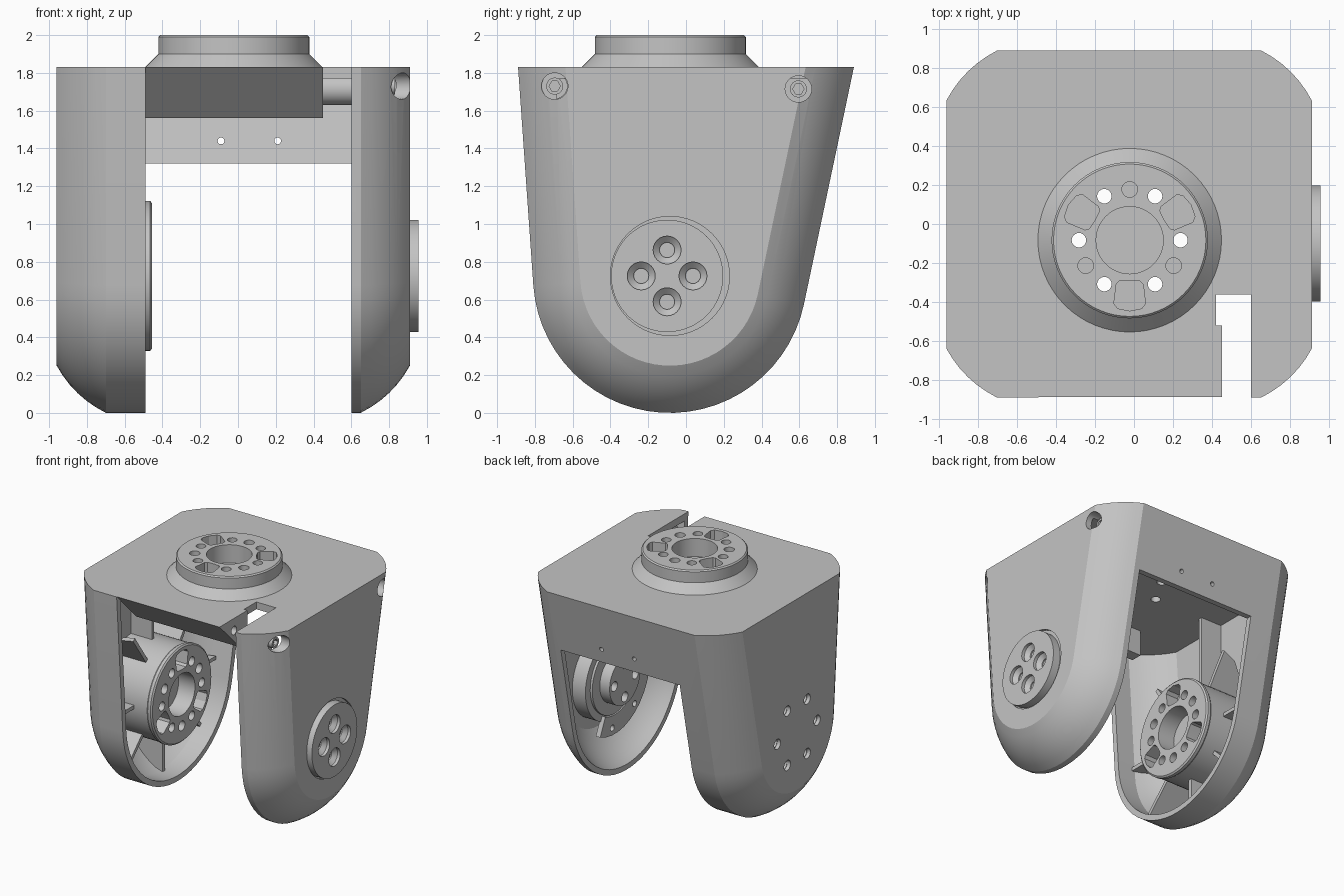
import bpy, bmesh
from math import sin, cos, pi, radians
from mathutils import Matrix

if "Cube" in bpy.data.objects:
    bpy.data.objects.remove(bpy.data.objects["Cube"])

grey = bpy.data.materials.new("plain_grey")
grey.use_nodes = True
grey.diffuse_color = (0.55, 0.55, 0.55, 1)
grey.node_tree.nodes["Principled BSDF"].inputs["Base Color"].default_value = (0.55, 0.55, 0.55, 1)

PIVOT = (-0.085, 0.725)      # arm pivot in y, z
HORN = (-0.022, -0.083)      # top horn centre in x, y
R, TOP = 0.725, 1.83
parts = []


def place(axis, u, v, w):
    return {"x": (w, u, v), "y": (u, w, v), "z": (u, v, w)}[axis]


def loft(bm, axis, sections):
    """Skin a list of (outline, position) sections and cap both ends."""
    rings = [[bm.verts.new(place(axis, u, v, w)) for u, v in pts] for pts, w in sections]
    n = len(rings[0])
    for a, b in zip(rings, rings[1:]):
        for i in range(n):
            bm.faces.new((a[i], a[(i + 1) % n], b[(i + 1) % n], b[i]))
    bm.faces.new(rings[0])
    bm.faces.new(rings[-1])
    return [v for ring in rings for v in ring]


def prism(bm, axis, pts, a, b):
    return loft(bm, axis, [(pts, a), (pts, b)])


def circle(c, r, n=48):
    return [(c[0] + r * cos(2 * pi * i / n), c[1] + r * sin(2 * pi * i / n)) for i in range(n)]


def turned(bm, axis, c, steps, n=64):
    """Round solid from (radius, position) steps."""
    loft(bm, axis, [(circle(c, r, n), w) for r, w in steps])


def polar(c, r, deg):
    return (c[0] + r * cos(radians(deg)), c[1] + r * sin(radians(deg)))


def make(name, bm, cutters=()):
    """Turn a bmesh into an object and carve it with cutter bmeshes."""
    def to_object(nm, m):
        bmesh.ops.recalc_face_normals(m, faces=m.faces)
        me = bpy.data.meshes.new(nm)
        m.to_mesh(me)
        ob = bpy.data.objects.new(nm, me)
        bpy.context.scene.collection.objects.link(ob)
        return ob
    ob = to_object(name, bm)
    helpers = []
    for c in cutters:
        h = to_object(name + "_cutter", c)
        h.hide_render = True
        helpers.append(h)
        mod = ob.modifiers.new("cut", "BOOLEAN")
        mod.operation, mod.solver, mod.object = "DIFFERENCE", "EXACT", h
    if helpers:
        dg = bpy.context.evaluated_depsgraph_get()
        mesh = bpy.data.meshes.new_from_object(ob.evaluated_get(dg))
        ob.modifiers.clear()
        ob.data = mesh
        for h in helpers:
            bpy.data.objects.remove(h)
    ob.data.materials.clear()
    ob.data.materials.append(grey)
    parts.append(ob)
    return ob


# Body outline in y, z: round bottom with two leaning straight sides
def outline(inset, top):
    r, a, b = R - inset, radians(4), radians(11.9)
    h = top - PIVOT[1]
    pts = [(PIVOT[0] + (r + h * sin(b)) / cos(b), top),
           (PIVOT[0] - (r + h * sin(a)) / cos(a), top)]
    start, end, n = pi + a, 2 * pi - b, 28
    for i in range(n + 1):
        t = start + (end - start) * i / n
        pts.append((PIVOT[0] + r * cos(t), PIVOT[1] + r * sin(t)))
    return pts


def body(x0, x1, wall, top):
    """Body solid with softly bulging bevels at both outer sides."""
    n, sec = 6, []
    for i in range(n + 1):
        t = i / n
        bulge = 0.08 * t * (1 - t)
        sec.append((0.25 * t - bulge + wall, 0.26 * (1 - t) - bulge))
    sections = [(outline(o, top), x0 + d) for o, d in reversed(sec)]
    sections += [(outline(o, top), x1 - d) for o, d in sec]
    bm = bmesh.new()
    loft(bm, "x", sections)
    return bm


# Cutters for the hollow body
cavity = body(-0.91, 0.86, 0.045, 1.77)
gap = bmesh.new()
prism(gap, "x", [(-1.1, -0.1), (1.1, -0.1), (1.1, 1.32), (-0.3, 1.32), (-0.3, 1.77),
                 (-0.825, 1.77), (-0.89, 1.835), (-1.1, 1.835)], -0.49, 0.6)
slot = bmesh.new()
prism(slot, "z", [(0.45, -1), (0.6, -1), (0.6, -0.36), (0.42, -0.36),
                  (0.42, -0.52), (0.45, -0.52)], 1.5, 1.9)
SCREWS = [(-0.695, 1.73), (0.595, 1.715)]
bores = bmesh.new()
for s in SCREWS:
    prism(bores, "x", circle(s, 0.07, 32), 0.79, 1.0)
prism(bores, "x", circle(PIVOT, 0.315, 64), 0.8, 1.0)
for x in (-0.09, 0.21):
    prism(bores, "y", circle((x, 1.44), 0.018, 12), 0.6, 1.0)
for d in range(0, 360, 60):
    prism(bores, "x", circle(polar(PIVOT, 0.26, d), 0.042, 24), -1.0, -0.8)
    prism(bores, "z", circle(polar(HORN, 0.26, d), 0.037, 24), 1.7, 1.9)
make("body_shell", body(-0.96, 0.91, 0, TOP), [cavity, gap, slot, bores])


# Bolt pattern shared by both round horns
def horn_holes(axis, c, face, inward, through, first):
    bm = bmesh.new()
    out = face - inward * 0.05
    prism(bm, axis, circle(c, 0.172), out, face + inward * 0.15)
    for k in range(3):
        d = first + 120 * k
        wedge = [polar(c, r, d + s) for r, s in
                 ((0.215, -14), (0.235, -17), (0.335, -14), (0.355, -10), (0.362, 0),
                  (0.355, 10), (0.335, 14), (0.235, 17), (0.215, 14), (0.205, 0))]
        prism(bm, axis, wedge, out, face + inward * 0.11)
        prism(bm, axis, circle(polar(c, 0.26, d + 60), 0.04, 24), out, face + inward * 0.1)
    for d in range(0, 360, 60):
        prism(bm, axis, circle(polar(c, 0.26, d), 0.037, 24), out, through)
    return bm


top_horn = bmesh.new()
turned(top_horn, "z", HORN, [(0.47, 1.8), (0.47, TOP), (0.4, 1.9), (0.4, 1.99), (0.39, 2.0)])
make("top_horn", top_horn, [horn_holes("z", HORN, 2.0, -1, 1.7, 30)])

drum = bmesh.new()
turned(drum, "x", PIVOT, [(0.39, -0.93), (0.39, -0.5), (0.397, -0.49), (0.397, -0.465), (0.385, -0.455)])
make("arm_horn", drum, [horn_holes("x", PIVOT, -0.455, -1, -1.0, 90)])

# Ribs between the arm horn and the shell
ribs = bmesh.new()
for d in (0, 55, 125, 180, 225, 270, 315):
    verts = prism(ribs, "y", [(-0.93, 0.36), (-0.93, 0.45), (-0.74, 0.64), (-0.62, 0.68), (-0.62, 0.36)],
                  -0.015, 0.015)
    bmesh.ops.rotate(ribs, verts=verts, cent=(0, 0, 0), matrix=Matrix.Rotation(radians(d - 90), 3, "X"))
    bmesh.ops.translate(ribs, verts=verts, vec=(0, PIVOT[0], PIVOT[1]))
prism(ribs, "y", [(-0.93, 1.09), (-0.93, 1.79), (-0.72, 1.79), (-0.72, 1.09)], -0.1, -0.07)
make("arm_ribs", ribs)

# Pivot cap on the other arm, with countersunk holes
CAP = (-0.1, 0.725)
cap, cap_holes = bmesh.new(), bmesh.new()
turned(cap, "x", CAP, [(0.2, 0.63), (0.2, 0.72), (0.297, 0.721), (0.297, 0.955)])
for d in range(0, 360, 90):
    p = polar(CAP, 0.137, d)
    turned(cap_holes, "x", p, [(0.04, 0.5), (0.04, 0.9), (0.074, 0.93), (0.074, 1.0)], 24)
make("pivot_cap", cap, [cap_holes])

collar = bmesh.new()
prism(collar, "x", circle(PIVOT, 0.345, 64), 0.74, 0.89)
make("pivot_collar", collar)

# Curved plate around the cap inside the arm
arc = [polar(PIVOT, 0.46, 165 + 10 * i) for i in range(14)]
arc += [polar(PIVOT, 0.3, 295 - 10 * i) for i in range(14)]
plate, plate_holes = bmesh.new(), bmesh.new()
prism(plate, "x", arc, 0.71, 0.75)
for d in (185, 230, 275):
    prism(plate_holes, "x", circle(polar(PIVOT, 0.4, d), 0.025, 16), 0.6, 0.9)
make("curved_plate", plate, [plate_holes])

# Sloping front beam below the top
beam, beam_hole = bmesh.new(), bmesh.new()
prism(beam, "x", [(-0.883, 1.829), (-0.614, 1.56), (-0.52, 1.56), (-0.52, 1.829)], -0.5, 0.45)
prism(beam_hole, "x", circle(SCREWS[0], 0.035, 20), 0.2, 0.6)
make("front_beam", beam, [beam_hole])

# Screw posts with hex sockets
for name, s, r, x0 in (("front_screw_post", SCREWS[0], 0.068, 0.61),
                       ("rear_screw_post", SCREWS[1], 0.085, -0.6)):
    post, socket = bmesh.new(), bmesh.new()
    prism(post, "x", circle(s, r, 36), x0, 0.78)
    prism(post, "x", circle(s, 0.045, 24), 0.782, 0.83)
    prism(socket, "x", circle(s, 0.03, 6), 0.8, 0.9)
    make(name, post, [socket])

# Smooth rounded surfaces, keep edges sharp
bpy.ops.object.select_all(action="DESELECT")
for ob in parts:
    ob.select_set(True)
bpy.context.view_layer.objects.active = parts[0]
bpy.ops.object.shade_smooth_by_angle(angle=radians(20))
